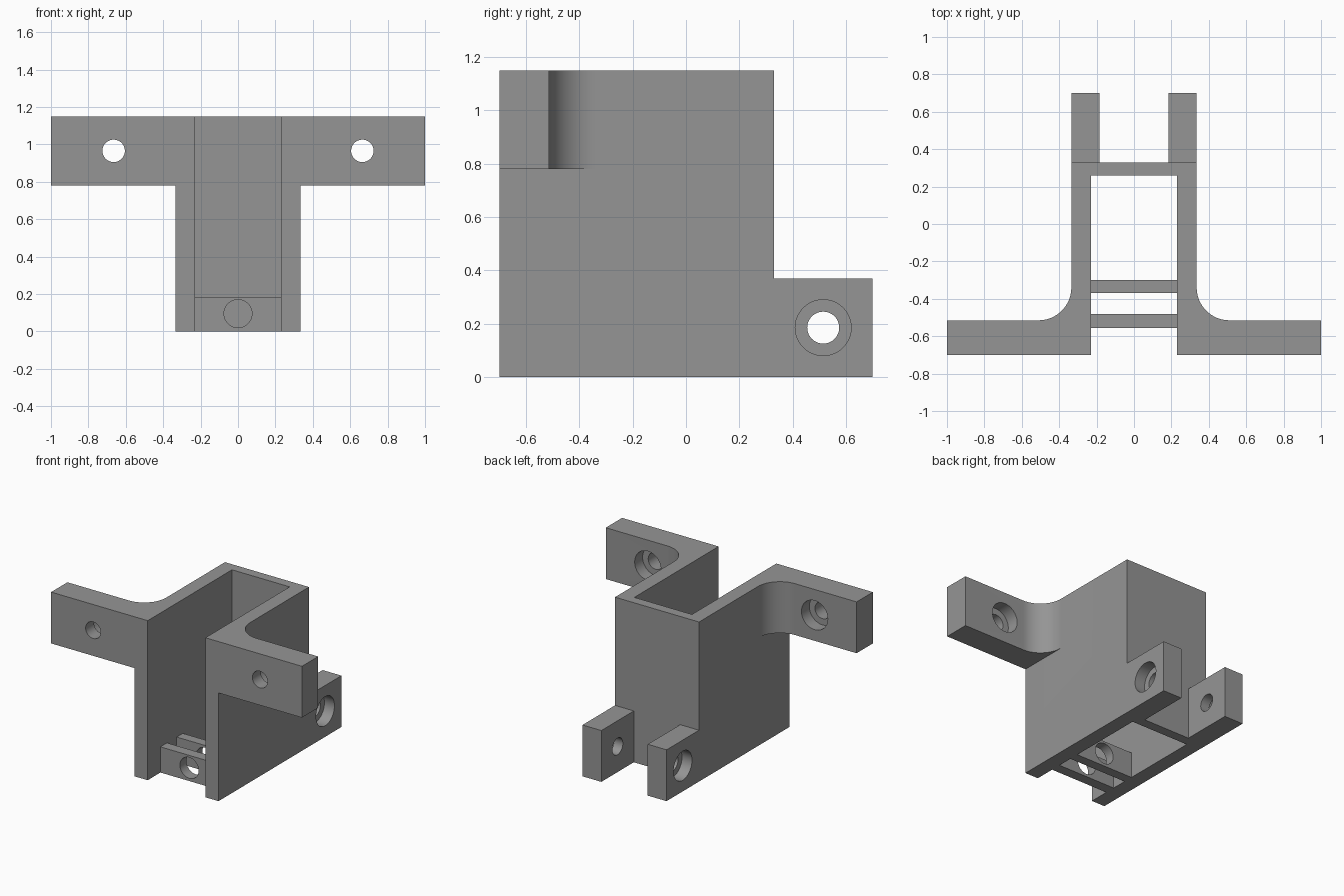
import bpy, bmesh, math
from mathutils import Matrix

if "Cube" in bpy.data.objects:
    bpy.data.objects.remove(bpy.data.objects["Cube"])

grey = bpy.data.materials.new("plain grey")
grey.diffuse_color = (0.3, 0.3, 0.3, 1)
grey.use_nodes = True
grey.node_tree.nodes["Principled BSDF"].inputs["Base Color"].default_value = grey.diffuse_color


def prism(name, outline, z0, z1):
    """Extrude an XY outline from z0 to z1."""
    bm = bmesh.new()
    face = bm.faces.new([bm.verts.new((x, y, z0)) for x, y in outline])
    up = bmesh.ops.extrude_face_region(bm, geom=[face])
    for v in up["geom"]:
        if isinstance(v, bmesh.types.BMVert):
            v.co.z = z1
    bmesh.ops.recalc_face_normals(bm, faces=bm.faces)
    mesh = bpy.data.meshes.new(name)
    bm.to_mesh(mesh)
    bm.free()
    mesh.materials.append(grey)
    ob = bpy.data.objects.new(name, mesh)
    bpy.context.collection.objects.link(ob)
    return ob


def box(name, x0, x1, y0, y1, z0, z1):
    return prism(name, [(x0, y0), (x1, y0), (x1, y1), (x0, y1)], z0, z1)


def cylinder(center, radius, depth, axis):
    """Cutter cylinder along X or Y."""
    bm = bmesh.new()
    turn = Matrix.Rotation(math.pi / 2, 4, 'Y' if axis == 'X' else 'X')
    bmesh.ops.create_cone(bm, cap_ends=True, segments=48, radius1=radius,
                          radius2=radius, depth=depth,
                          matrix=Matrix.Translation(center) @ turn)
    mesh = bpy.data.meshes.new("hole_cutter")
    bm.to_mesh(mesh)
    bm.free()
    mesh.materials.append(grey)
    ob = bpy.data.objects.new("hole_cutter", mesh)
    bpy.context.collection.objects.link(ob)
    return ob


def combine(target, other, operation):
    mod = target.modifiers.new(operation.lower(), 'BOOLEAN')
    mod.operation, mod.solver, mod.object = operation, 'EXACT', other
    bpy.context.view_layer.objects.active = target
    bpy.ops.object.modifier_apply(modifier=mod.name)
    bpy.data.objects.remove(other)


# Open-fronted U-shaped channel
W, I, F, B = 0.335, 0.23, -0.70, 0.33
body = prism("bracket_body", [(-W, F), (-I, F), (-I, 0.26), (I, 0.26),
                              (I, F), (W, F), (W, B), (-W, B)], 0, 1.15)

R, FY = 0.175, -0.515
for s in (-1, 1):
    # Mounting wing with a rounded inside corner
    arc = [(W + R - R * math.cos(a), FY + R - R * math.sin(a))
           for a in (math.pi / 2 * i / 16 for i in range(17))]
    outline = [(0.28, F), (1.0, F), (1.0, FY)] + arc[::-1] + [(0.28, FY + R)]
    combine(body, prism("wing", [(s * x, y) for x, y in outline], 0.78, 1.15), 'UNION')
    # Rear hinge ear
    x0, x1 = sorted((s * 0.185, s * W))
    combine(body, box("ear", x0, x1, B - 0.03, 0.70, 0, 0.37), 'UNION')

# Two low cross bars
for y0, y1 in ((-0.555, -0.48), (-0.37, -0.30)):
    combine(body, box("cross_bar", -0.26, 0.26, y0, y1, 0, 0.185), 'UNION')

# Screw holes with counterbores
for s in (-1, 1):
    combine(body, cylinder((s * 0.665, -0.6, 0.965), 0.06, 0.5, 'Y'), 'DIFFERENCE')
    combine(body, cylinder((s * 0.665, FY + 0.01, 0.965), 0.105, 0.2, 'Y'), 'DIFFERENCE')
    combine(body, cylinder((s * 0.26, 0.515, 0.185), 0.06, 0.3, 'X'), 'DIFFERENCE')
    combine(body, cylinder((s * (W + 0.02), 0.515, 0.185), 0.105, 0.2, 'X'), 'DIFFERENCE')
# Hole through both cross bars
combine(body, cylinder((0, -0.43, 0.095), 0.075, 0.4, 'Y'), 'DIFFERENCE')

# Smooth the curved surfaces only
bpy.ops.object.select_all(action='DESELECT')
body.select_set(True)
bpy.context.view_layer.objects.active = body
bpy.ops.object.shade_smooth_by_angle(angle=math.radians(30))
